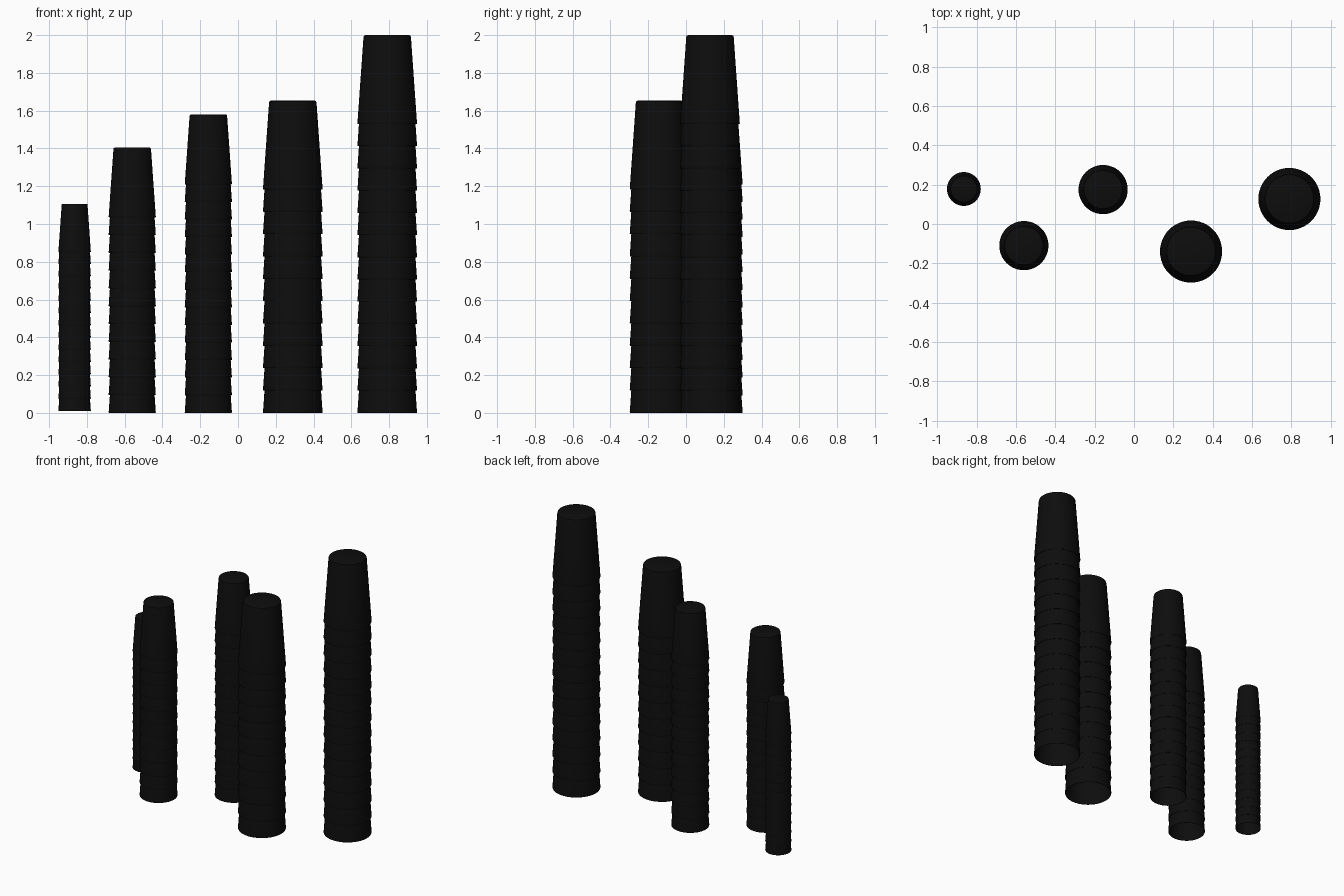
import bpy
import bmesh
import math

cube = bpy.data.objects.get("Cube")
if cube:
    bpy.data.objects.remove(cube, do_unlink=True)

black = bpy.data.materials.new("black plastic")
black.use_nodes = True
black.diffuse_color = (0.004, 0.004, 0.004, 1)
black.node_tree.nodes["Principled BSDF"].inputs["Base Color"].default_value = black.diffuse_color

SEGMENTS = 48


def cup_mesh(name, radius, height):
    """Upside-down hollow cup, rim at z = 0."""
    top, wall, edge = radius * 0.79, radius * 0.028, radius * 0.07
    # Outline from the inside of the base, round the rim, to the outer base
    profile = [
        (0, height - wall), (top - edge, height - wall), (radius - wall, edge),
        (radius - wall, 0), (radius - wall * 0.4, 0), (radius, edge * 0.4),
        (radius * 0.995, edge), (top + edge * 0.08, height - edge),
        (top - edge * 0.15, height - edge * 0.3), (top - edge * 0.8, height),
        (0, height),
    ]
    bm = bmesh.new()
    verts = [bm.verts.new((r, 0, z)) for r, z in profile]
    edges = [bm.edges.new(pair) for pair in zip(verts, verts[1:])]
    bmesh.ops.spin(bm, geom=verts + edges, cent=(0, 0, 0), axis=(0, 0, 1),
                   angle=math.tau, steps=SEGMENTS, use_duplicate=False)
    bmesh.ops.remove_doubles(bm, verts=bm.verts, dist=1e-5)
    bmesh.ops.recalc_face_normals(bm, faces=bm.faces)
    mesh = bpy.data.meshes.new(name)
    bm.to_mesh(mesh)
    bm.free()
    mesh.materials.append(black)
    mesh.shade_smooth()
    mesh.set_sharp_from_angle(angle=math.radians(30))
    return mesh


# Cup sizes: rim radius and height
sizes = {
    "small": (0.086, 0.255),
    "medium": (0.125, 0.37),
    "large": (0.158, 0.47),
}
meshes = {size: cup_mesh(size + "_cup", *dims) for size, dims in sizes.items()}

# Stacks: size, x, y, lowest rim, highest point, number of cups
stacks = [
    ("small", -0.865, 0.178, 0.01, 1.107, 14),
    ("medium", -0.56, -0.11, 0, 1.405, 12),
    ("medium", -0.157, 0.175, 0, 1.58, 14),
    ("large", 0.29, -0.14, 0, 1.653, 11),
    ("large", 0.79, 0.127, 0, 2.0, 14),
]
for index, (size, x, y, base, top, count) in enumerate(stacks, 1):
    pitch = (top - base - sizes[size][1]) / (count - 1)
    for level in range(count):
        cup = bpy.data.objects.new(f"stack_{index}_{size}_cup_{level + 1}", meshes[size])
        cup.location = (x, y, base + level * pitch)
        bpy.context.collection.objects.link(cup)
